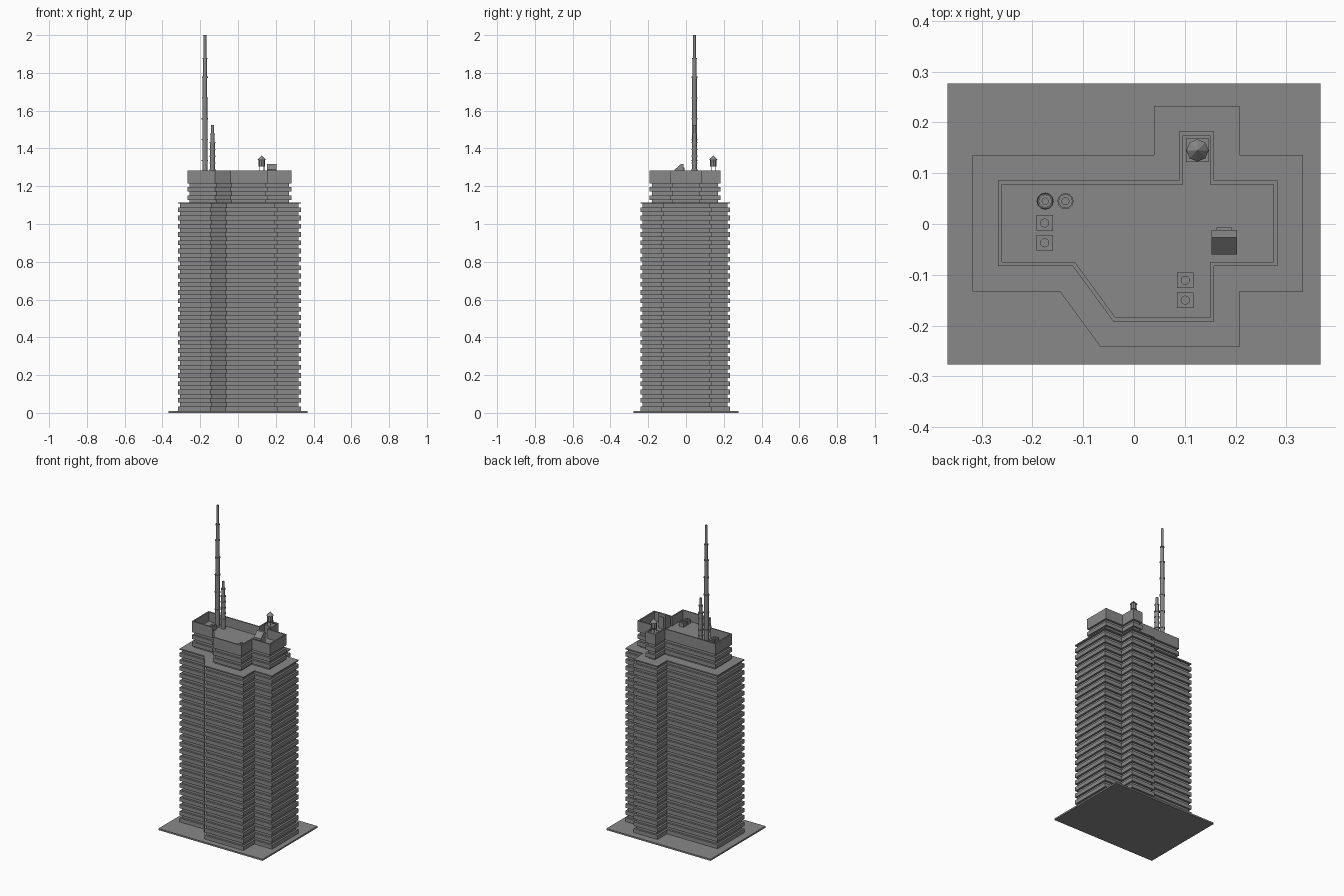
import bpy, bmesh, math
from mathutils import Vector

cube = bpy.data.objects.get("Cube")
if cube:
    bpy.data.objects.remove(cube, do_unlink=True)

concrete = bpy.data.materials.new("concrete_grey")
concrete.use_nodes = True
GREY = (0.25, 0.25, 0.25, 1)
concrete.diffuse_color = GREY
concrete.node_tree.nodes["Principled BSDF"].inputs["Base Color"].default_value = GREY

# Footprint of the widest floor, counter-clockwise
PLAN = [(-0.318, 0.136), (-0.318, -0.133), (-0.146, -0.133), (-0.066, -0.242),
        (0.208, -0.242), (0.208, -0.133), (0.333, -0.133), (0.333, 0.136),
        (0.208, 0.136), (0.208, 0.232), (0.039, 0.232), (0.039, 0.136)]


def inset_plan(distance):
    """Move every wall of the footprint inwards by the same distance."""
    pts = [Vector(p) for p in PLAN]
    result = []
    for i, p in enumerate(pts):
        a = (p - pts[i - 1]).normalized()
        b = (pts[(i + 1) % len(pts)] - p).normalized()
        na, nb = Vector((-a.y, a.x)), Vector((-b.y, b.x))
        result.append(p + (na + nb) * distance / (1 + na.dot(nb)))
    return result


def finish(name, bm):
    bmesh.ops.recalc_face_normals(bm, faces=bm.faces)
    mesh = bpy.data.meshes.new(name)
    bm.to_mesh(mesh)
    bm.free()
    mesh.materials.append(concrete)
    obj = bpy.data.objects.new(name, mesh)
    bpy.context.collection.objects.link(obj)
    return obj


def loft(name, rings):
    """Skin a list of closed rings and cap both ends."""
    bm = bmesh.new()
    loops = [[bm.verts.new(p) for p in ring] for ring in rings]
    for low, high in zip(loops, loops[1:]):
        for i in range(len(low)):
            j = (i + 1) % len(low)
            bm.faces.new((low[i], low[j], high[j], high[i]))
    bm.faces.new(loops[0][::-1])
    bm.faces.new(loops[-1])
    return finish(name, bm)


def plan_stack(name, levels):
    return loft(name, [[(p.x, p.y, z) for p in inset_plan(d)] for d, z in levels])


def lathe(name, x, y, profile, sides):
    return loft(name, [[(x + r * math.cos(math.tau * i / sides),
                         y + r * math.sin(math.tau * i / sides), z)
                        for i in range(sides)] for r, z in profile])


def box(name, x, y, z0, z1, sx, sy):
    return loft(name, [[(x + sx * i / 2, y + sy * j / 2, z)
                        for i, j in ((-1, -1), (1, -1), (1, 1), (-1, 1))] for z in (z0, z1)])


def floors(count, bottom, pitch, band, inset, recess):
    """Projecting floor bands with recessed window strips above them."""
    levels = []
    for i in range(count):
        z = bottom + i * pitch
        levels += [(inset, z), (inset, z + band),
                   (inset + recess, z + band), (inset + recess, z + pitch)]
    return levels


# Ground plate
box("ground_plate", 0, 0, 0, 0.01, 0.734, 0.554)

# Main shaft with its thin terrace slab
plan_stack("main_tower", floors(25, 0.01, 0.0439, 0.025, 0.0, 0.012)
           + [(0, 1.1075), (0, 1.115)])

# Set-back crown with a hollow parapet
plan_stack("crown", [(0.062, 1.11), (0.062, 1.127)]
           + floors(2, 1.127, 0.0439, 0.025, 0.05, 0.012)
           + [(0.05, 1.215), (0.05, 1.284), (0.058, 1.284), (0.058, 1.225)])


# Stepped masts with collars at the joints
def mast(name, x, y, base, sections, collar):
    profile = [(sections[0][0], base)]
    for r, top in sections:
        profile += [(r, profile[-1][1]), (r, top - 0.006),
                    (r + collar, top - 0.006), (r + collar, top)]
    r, top = sections[-1]
    profile = profile[:-2] + [(r, top)]
    lathe(name, x, y, profile, 12)


mast("tall_mast", -0.175, 0.045, 1.225,
     [(0.014, 1.34), (0.014, 1.45), (0.014, 1.56), (0.013, 1.67),
      (0.012, 1.78), (0.010, 1.88), (0.007, 2.0)], 0.003)
mast("short_mast", -0.135, 0.045, 1.225,
     [(0.013, 1.29 + 0.036 * i) for i in range(5)] + [(0.011, 1.48), (0.008, 1.525)], 0.003)

# Square roof vents with round caps
for i, (x, y) in enumerate([(-0.176, 0.002), (-0.176, -0.037), (0.101, -0.111), (0.101, -0.15)]):
    box(f"roof_vent_{i + 1}", x, y, 1.225, 1.25, 0.033, 0.031)
    lathe(f"vent_cap_{i + 1}", x, y, [(0.009, 1.25), (0.009, 1.256)], 12)

# Water tank on legs over a square pedestal
TX, TY = 0.125, 0.145
box("tank_pedestal", TX, TY, 1.225, 1.282, 0.046, 0.046)
for sx in (-1, 1):
    for sy in (-1, 1):
        lathe("tank_leg", TX + sx * 0.012, TY + sy * 0.012, [(0.002, 1.28), (0.002, 1.307)], 6)
lathe("tank_body", TX, TY, [(0.017, 1.305), (0.017, 1.342)], 8)
lathe("tank_roof", TX, TY, [(0.022, 1.34), (0.001, 1.362)], 8)

# Sloped stair hut with a small rear panel
hut = [(-0.06, 1.225), (-0.06, 1.288), (-0.027, 1.317), (-0.012, 1.317), (-0.012, 1.225)]
loft("stair_hut", [[(x, y, z) for y, z in hut] for x in (0.153, 0.203)])
box("hut_panel", 0.178, -0.0095, 1.225, 1.30, 0.03, 0.005)
